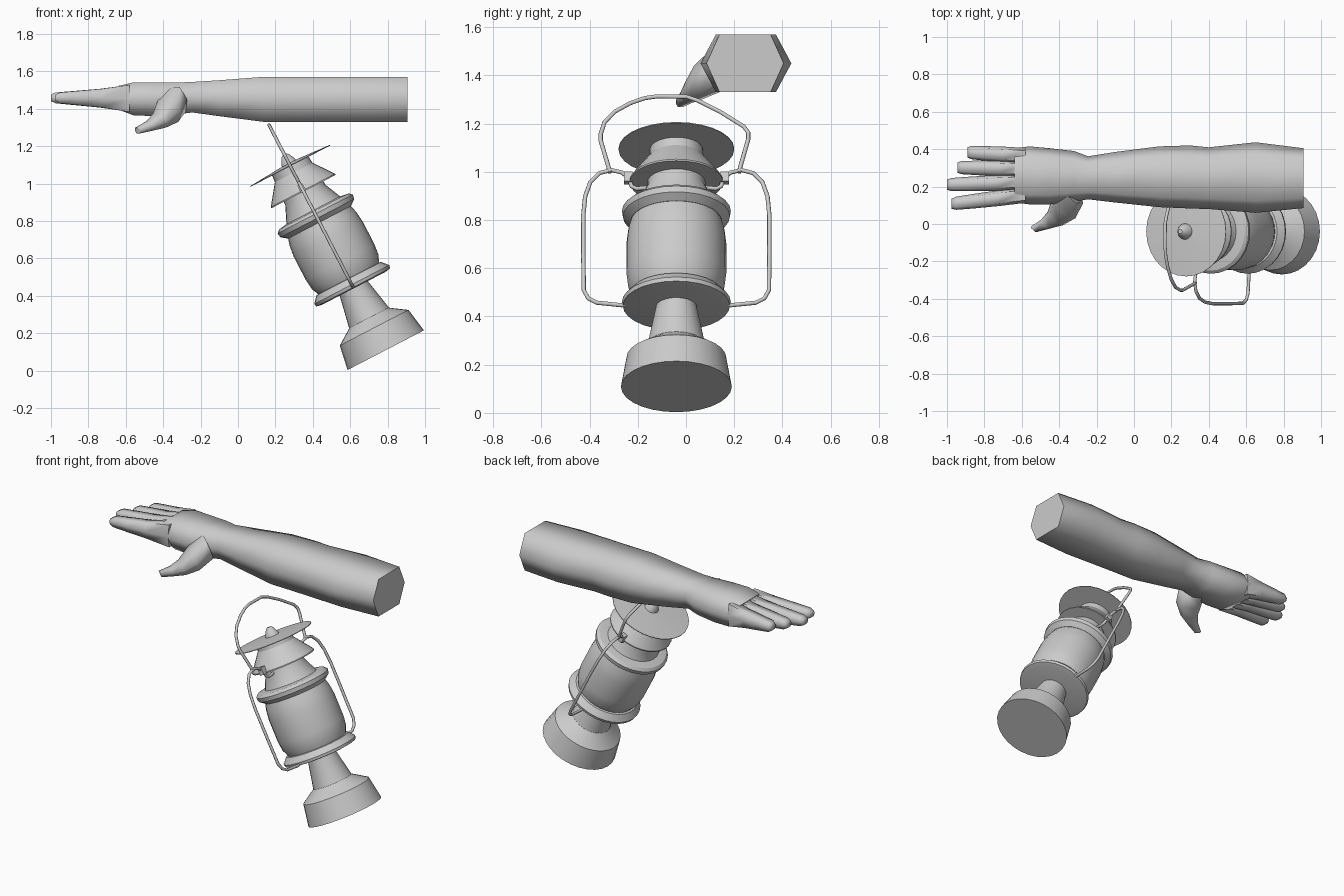
import bpy, bmesh, math
from mathutils import Matrix, Vector

if "Cube" in bpy.data.objects:
    bpy.data.objects.remove(bpy.data.objects["Cube"])

grey = bpy.data.materials.new("plain_grey")
grey.diffuse_color = (0.6, 0.6, 0.6, 1)
grey.use_nodes = True
grey.node_tree.nodes["Principled BSDF"].inputs["Base Color"].default_value = grey.diffuse_color

# Lantern frame: origin at the base centre, local z leaning towards -x
LANTERN = Matrix.Translation((0.79, -0.04, 0.109)) @ Matrix.Rotation(math.radians(-27.4), 4, 'Y')


def finish(name, bm, angle, matrix=None):
    bmesh.ops.recalc_face_normals(bm, faces=bm.faces)
    me = bpy.data.meshes.new(name)
    bm.to_mesh(me)
    bm.free()
    ob = bpy.data.objects.new(name, me)
    bpy.context.collection.objects.link(ob)
    me.materials.append(grey)
    if matrix:
        ob.matrix_world = matrix
    bpy.ops.object.select_all(action='DESELECT')
    ob.select_set(True)
    bpy.context.view_layer.objects.active = ob
    bpy.ops.object.shade_smooth_by_angle(angle=math.radians(angle))
    return ob


def skin(name, rings, angle, matrix=None):
    """Bridge equal rings of points and cap both ends."""
    bm = bmesh.new()
    loops = [[bm.verts.new(p) for p in ring] for ring in rings]
    n = len(loops[0])
    for a, b in zip(loops, loops[1:]):
        for i in range(n):
            j = (i + 1) % n
            bm.faces.new((a[i], a[j], b[j], b[i]))
    bm.faces.new(loops[0])
    bm.faces.new(loops[-1])
    return finish(name, bm, angle, matrix)


def lathe(name, profile, n=28):
    rings = [[(r * math.cos(2 * math.pi * i / n), r * math.sin(2 * math.pi * i / n), z)
              for i in range(n)] for r, z in profile]
    return skin(name, rings, 25, LANTERN)


def limb(name, sections, axis=(-1, 0, 0)):
    """Six-sided limb: sections are (centre, half width, half height)."""
    d = Vector(axis).normalized()
    side = d.cross(Vector((0, 0, 1))).normalized()
    up = side.cross(d)
    hexagon = [(1, 0), (.66, 1), (-.66, 1), (-1, 0), (-.66, -1), (.66, -1)]
    rings = [[Vector(c) + side * (u * w) + up * (v * h) for u, v in hexagon]
             for c, w, h in sections]
    return skin(name, rings, 75)


def wire(name, pts, radius):
    """Bent round wire lying in the lantern's local yz plane."""
    rings = []
    P = [Vector((0, y, z)) for y, z in pts]
    for i, p in enumerate(P):
        t = (P[min(i + 1, len(P) - 1)] - P[max(i - 1, 0)]).normalized()
        side = t.cross(Vector((1, 0, 0)))
        rings.append([p + radius * (side * math.cos(a) + Vector((math.sin(a), 0, 0)))
                      for a in [k * math.pi / 4 for k in range(8)]])
    return skin(name, rings, 60, LANTERN)


# Lantern body
lathe("base", [(.23, 0), (.207, .135), (.125, .19), (.12, .195)])
lathe("neck", [(.122, .185), (.085, .37), (.085, .39)])
lathe("lower_plate", [(.19, .372), (.222, .378), (.226, .395), (.195, .43), (.17, .435)])
lathe("globe", [(.18, .425), (.2, .47), (.207, .53), (.207, .67), (.2, .73), (.18, .80)])
lathe("collar", [(.19, .77), (.222, .795), (.226, .82), (.21, .835), (.165, .842)])
lathe("chimney", [(.165, .835), (.12, .935), (.12, .98)])
lathe("hood", [(.12, .955), (.194, .955), (.194, .962), (.113, 1.07), (.11, 1.108)])
lathe("top_disc", [(.24, 1.108), (.24, 1.112), (.05, 1.125)])
lathe("finial", [(.045, 1.115), (.04, 1.135), (.022, 1.17), (.012, 1.178)])

# Side tubes with their small clips, mirrored
tube = [(.20, .385), (.225, .38), (.33, .392), (.365, .412), (.384, .45), (.386, .62),
        (.386, .80), (.378, .89), (.357, .955), (.32, .997), (.27, 1.012), (.225, 1.0),
        (.195, .97), (.185, .935), (.165, .925), (.115, .93)]
for s, label in ((-1, "front"), (1, "back")):
    wire(label + "_side_tube", [(s * y, z) for y, z in tube], .009)
    bm = bmesh.new()
    bmesh.ops.create_cube(bm, size=1, matrix=Matrix.Translation((0, s * .2, .975))
                          @ Matrix.Diagonal((.03, .035, .045, 1)))
    finish(label + "_clip", bm, 30, LANTERN)

# Carrying handle
wire("bail_handle", [(-.275, 1.0), (-.285, 1.04), (-.314, 1.15), (-.314, 1.18), (-.298, 1.235),
                     (-.255, 1.285), (-.19, 1.325), (-.13, 1.348), (-.08, 1.356), (.044, 1.354),
                     (.09, 1.336), (.18, 1.285), (.28, 1.215), (.298, 1.187), (.298, 1.155),
                     (.268, 1.038), (.26, 1.0)], .009)

# Forearm and palm: x, y min, y max, z min, z max
arm = [(.905, .085, .405, 1.33, 1.57), (.65, .06, .437, 1.33, 1.57), (.40, .08, .41, 1.33, 1.57),
       (.30, .083, .42, 1.33, 1.57), (.135, .09, .415, 1.33, 1.57), (-.10, .115, .385, 1.36, 1.552),
       (-.245, .132, .362, 1.38, 1.543), (-.32, .12, .39, 1.37, 1.54), (-.45, .105, .405, 1.36, 1.54),
       (-.56, .105, .415, 1.365, 1.54), (-.64, .115, .405, 1.395, 1.522)]
limb("forearm_and_palm", [((x, (a + b) / 2, (c + d) / 2), (b - a) / 2, (d - c) / 2)
                          for x, a, b, c, d in arm])

# Fingers: tip x, tip y, base y
for name, tip, ty, by in (("little_finger", -.89, .383, .365), ("ring_finger", -.945, .302, .295),
                          ("middle_finger", -1.0, .21, .225), ("index_finger", -.975, .108, .155)):
    L = tip + .58
    limb(name, [((-.58 + L * f, by + (ty - by) * f, 1.455 + .003 * f), w, h)
                for f, w, h in ((0, .042, .072), (.38, .042, .05), (.7, .039, .038),
                                (.94, .035, .029), (1, .027, .018))])

# Thumb
limb("thumb", [((-.34, .17, 1.45), .09, .07), ((-.375, .085, 1.385), .082, .06),
               ((-.42, .03, 1.335), .055, .038), ((-.47, .0, 1.308), .035, .025),
               ((-.535, -.028, 1.283), .022, .016)], (-.7, -.8, -.4))
